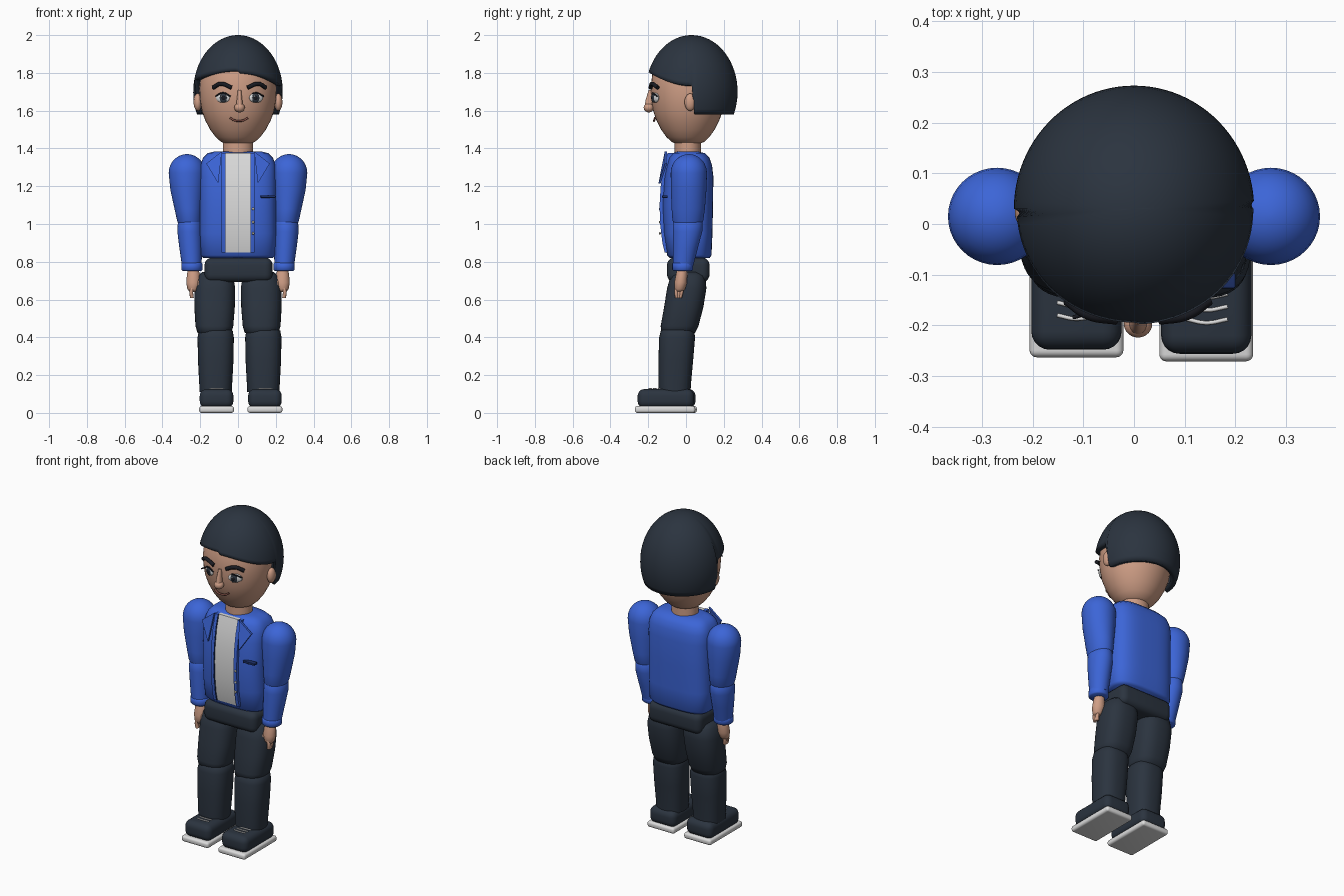
import bpy, bmesh
from math import sin, cos, pi, radians, sqrt
from mathutils import Vector, Matrix

cube = bpy.data.objects.get("Cube")
if cube:
    bpy.data.objects.remove(cube)


def material(name, r, g, b):
    m = bpy.data.materials.new(name)
    m.use_nodes = True
    m.diffuse_color = (r, g, b, 1)
    m.node_tree.nodes["Principled BSDF"].inputs["Base Color"].default_value = (r, g, b, 1)
    return m


SKIN = material("skin", .62, .34, .235)
BLUE = material("jacket blue", .045, .13, .68)
DARK = material("charcoal navy", .024, .034, .05)
WHITE = material("off white", .72, .72, .72)
BROW = material("brow black", .01, .011, .016)
IRIS = material("iris slate", .03, .04, .055)
LIP = material("lip brown", .25, .09, .07)
TRIM = material("trim navy", .012, .03, .14)
BRASS = material("button grey", .45, .42, .33)


def finish(name, bm, mat, angle=40):
    bmesh.ops.recalc_face_normals(bm, faces=bm.faces)
    me = bpy.data.meshes.new(name)
    bm.to_mesh(me)
    bm.free()
    me.materials.append(mat)
    me.shade_smooth()
    me.set_sharp_from_angle(angle=radians(angle))
    ob = bpy.data.objects.new(name, me)
    bpy.context.collection.objects.link(ob)
    return ob


def loft(name, rings, mat, n=2, seg=40):
    """Skin superellipse rings given as (x, y, z, radius x, radius y)."""
    bm = bmesh.new()

    def p(v):
        return abs(v) ** (2 / n) * (1 if v >= 0 else -1)
    loops = [[bm.verts.new((x + rx * p(cos(2 * pi * i / seg)), y + ry * p(sin(2 * pi * i / seg)), z))
              for i in range(seg)] for x, y, z, rx, ry in rings]
    for a, b in zip(loops, loops[1:]):
        for i in range(seg):
            j = (i + 1) % seg
            bm.faces.new((a[i], a[j], b[j], b[i]))
    bm.faces.new(loops[0])
    bm.faces.new(loops[-1])
    return finish(name, bm, mat, 60)


def ball(name, loc, size, mat, turn=0):
    bm = bmesh.new()
    m = Matrix.Translation(loc) @ Matrix.Rotation(turn, 4, 'Z') @ Matrix.Diagonal((*size, 1))
    bmesh.ops.create_uvsphere(bm, u_segments=28, v_segments=16, radius=1, matrix=m)
    return finish(name, bm, mat)


def box(name, loc, size, mat, bevel):
    bm = bmesh.new()
    bmesh.ops.create_cube(bm, size=1, matrix=Matrix.Translation(loc) @ Matrix.Diagonal((*size, 1)))
    bmesh.ops.bevel(bm, geom=bm.edges[:], offset=bevel, segments=5, profile=.5, affect='EDGES')
    return finish(name, bm, mat)


def tube(name, pts, r, mat):
    cu = bpy.data.curves.new(name, 'CURVE')
    cu.dimensions = '3D'
    cu.bevel_depth, cu.bevel_resolution, cu.use_fill_caps = r, 3, True
    sp = cu.splines.new('BEZIER')
    sp.bezier_points.add(len(pts) - 1)
    for bp, co in zip(sp.bezier_points, pts):
        bp.co = co
        bp.handle_left_type = bp.handle_right_type = 'AUTO'
    tmp = bpy.data.objects.new(name + " path", cu)
    bm = bmesh.new()
    bm.from_mesh(tmp.to_mesh())
    tmp.to_mesh_clear()
    bpy.data.objects.remove(tmp)
    return finish(name, bm, mat)


def plate(name, outline, depth, mat):
    """Prism from a front outline, pushed back along y."""
    bm = bmesh.new()
    f = bm.faces.new([bm.verts.new(co) for co in outline])
    new = bmesh.ops.extrude_face_region(bm, geom=[f])["geom"]
    bmesh.ops.translate(bm, vec=(0, depth, 0), verts=[v for v in new if isinstance(v, bmesh.types.BMVert)])
    return finish(name, bm, mat)


def strip(name, x0, x1, front, lift, mat):
    """Vertical panel that follows the chest profile."""
    bm = bmesh.new()
    rows = [[bm.verts.new((x, y + d, z)) for x, d in
            ((x0, -lift), (x1, -lift), (x1, .03), (x0, .03))] for z, y in front]
    for a, b in zip(rows, rows[1:]):
        for i in range(4):
            bm.faces.new((a[i], a[i - 1], b[i - 1], b[i]))
    bm.faces.new(rows[0])
    bm.faces.new(rows[-1])
    return finish(name, bm, mat)


# Head and neck
loft("neck", [(0, .01, 1.34, .08, .07), (0, .01, 1.47, .08, .07)], SKIN)
HEAD = [(1.418, .03), (1.422, .06), (1.435, .09), (1.46, .118), (1.5, .148), (1.55, .174), (1.6, .192),
        (1.66, .202), (1.72, .205), (1.8, .196), (1.88, .16), (1.94, .1), (1.965, .03)]
loft("head", [(0, .01, z, r, r * .96) for z, r in HEAD], SKIN)

# Hair cap with a swept fringe and a lower back
def hair_edge(x, y):
    if y > .03:
        return 1.58
    side = .07 if x > 0 else .05
    return 1.815 - .012 * (x > 0) - side * min(1, (abs(x) / .225) ** 2.2)


bm = bmesh.new()
cols = []
for i in range(96):
    a = 2 * pi * i / 96
    low = hair_edge(.225 * cos(a), .03 + .24 * sin(a))
    low_s = max(-1, (low - 1.7) / .3)
    end = pi / 2 - (low_s if abs(low_s) < .05 else low_s + low_s ** 3 / 6)
    cols.append([bm.verts.new((.237 * cos(a) * sin(end * k / 20), .03 + .243 * sin(a) * sin(end * k / 20),
                               1.7 + .3 * cos(end * k / 20))) for k in range(1, 21)])
top = bm.verts.new((0, .03, 2))
for a, b in zip(cols, cols[1:] + cols[:1]):
    bm.faces.new((top, a[0], b[0]))
    for k in range(19):
        bm.faces.new((a[k], a[k + 1], b[k + 1], b[k]))
hair = finish("hair", bm, DARK)
shell = hair.modifiers.new("thickness", 'SOLIDIFY')
shell.thickness, shell.offset = .035, -1

# Face
for s, side in ((1, "left"), (-1, "right")):
    ex = .008 + s * .088
    turn = s * .42
    ball(side + "_ear", (s * .213, .022, 1.645), (.022, .03, .046), SKIN)
    ball(side + "_eye", (ex, -.163, 1.668), (.04, .013, .026), WHITE, turn)
    ball(side + "_iris", (ex - s * .002, -.172, 1.668), (.022, .009, .025), IRIS, turn)
    ball(side + "_pupil", (ex - s * .003, -.178, 1.668), (.012, .006, .013), BROW, turn)
    ball(side + "_eye_glint", (ex - .008, -.184, 1.676), (.004, .003, .004), WHITE)
    tube(side + "_upper_lid", [(ex - .04, -.168 + s * .016, 1.676), (ex, -.176, 1.694),
                               (ex + .04, -.168 + s * .016, 1.676)], .004, BROW)
    tube(side + "_brow", [(ex - s * .046, -.188, 1.722), (ex + s * .01, -.178, 1.742),
                          (ex + s * .052, -.15, 1.722)], .011, BROW)
loft("nose_bridge", [(.008, -.185, 1.71, .009, .012), (.008, -.193, 1.66, .014, .02),
                     (.008, -.198, 1.615, .02, .022)], SKIN)
ball("nose_tip", (.008, -.197, 1.616), (.028, .027, .025), SKIN)
tube("mouth", [(-.042, -.164, 1.562), (-.02, -.168, 1.549), (.005, -.169, 1.546), (.03, -.168, 1.549),
               (.052, -.164, 1.562)], .0055, LIP)

# Jacket body
BODY = [(.82, .185, -.085, .125), (.835, .2, -.1, .135), (.95, .203, -.118, .14), (1.1, .203, -.126, .143),
        (1.25, .203, -.115, .145), (1.31, .2, -.102, .138), (1.35, .185, -.09, .125), (1.375, .16, -.07, .1),
        (1.385, .12, -.04, .06)]
loft("jacket_body", [(0, (a + b) / 2, z, rx, (b - a) / 2) for z, rx, a, b in BODY], BLUE, n=3.2, seg=64)
FRONT = [(.85, -.1), (.9, -.112), (1, -.124), (1.1, -.127), (1.2, -.121), (1.3, -.106), (1.375, -.085)]
strip("shirt_front", -.07, .07, FRONT, .006, WHITE)
for s, side in ((1, "left"), (-1, "right")):
    strip(side + "_placket", s * .07, s * .088, FRONT, .013, BLUE)
    strip(side + "_placket_edge", s * .066, s * .07, FRONT, .012, TRIM)
    plate(side + "_lapel", [(s * .085, -.112, 1.385), (s * .168, -.112, 1.32), (s * .105, -.146, 1.215)],
          .012, BLUE)
box("pocket_welt", (.16, -.112, 1.145), (.08, .03, .014), TRIM, .004)
for z in (1.08, 1.01, .95):
    ball("button", (.08, -.138, z), (.007, .005, .007), BRASS)

# Arms and hands
for s, side in ((1, "left"), (-1, "right")):
    upper = [(.27, .015, 1.27 + .1 * sin(t), .097 * cos(t), .096 * cos(t))
             for t in (1.5, 1.3, 1.1, .9, .7, .5, .25, 0)]
    upper += [(.268, .014, 1.18, .09, .094), (.262, .012, 1.08, .074, .088), (.257, .01, 1.02, .066, .082),
              (.256, .008, .995, .058, .07)]
    fore = [(.256, .01, 1.035, .045, .06), (.256, .01, 1.015, .062, .078), (.255, .008, .96, .066, .078),
            (.25, -.004, .87, .06, .066), (.245, -.015, .78, .052, .054)]
    cuff = [(.244, -.018, .752, .05, .048), (.244, -.018, .758, .056, .055), (.244, -.017, .79, .056, .056),
            (.244, -.017, .796, .05, .05)]
    palm = [(.236, -.02, .765, .026, .026), (.236, -.023, .735, .034, .03), (.236, -.028, .69, .038, .034),
            (.238, -.033, .655, .03, .028), (.24, -.036, .64, .015, .016)]
    for part, rings in (("upper_sleeve", upper), ("lower_sleeve", fore), ("cuff", cuff), ("palm", palm)):
        loft(f"{side}_{part}", [(s * x, y, z, rx, ry) for x, y, z, rx, ry in rings], BLUE if part != "palm" else SKIN)
    for k in range(3):
        y = -.05 + .014 * k
        tube(side + "_finger", [(s * .24, y, .67), (s * .247, y - .002, .64),
                                (s * .244, y * .6 - .018, .61)], .01, SKIN)
    tube(side + "_thumb", [(s * .215, -.04, .7), (s * .204, -.052, .675), (s * .206, -.055, .65)], .011, SKIN)

# Trousers
box("hips", (.003, .012, .757), (.36, .225, .13), DARK, .04)
for s, side in ((1, "left"), (-1, "right")):
    cx = .008 + s * .126
    thigh = [(s * .12, .012, .745, .07, .07), (s * .12, .01, .725, .095, .092), (s * .123, .004, .66, .108, .104),
             (s * .124, -.012, .56, .107, .104), (s * .125, -.034, .46, .1, .1), (s * .125, -.042, .425, .09, .09),
             (s * .125, -.044, .41, .06, .06)]
    shin = [(cx, -.044, .455, .06, .065), (cx, -.045, .435, .09, .088), (cx, -.047, .4, .096, .095),
            (cx, -.054, .28, .094, .092), (cx, -.06, .15, .087, .086), (cx, -.06, .11, .085, .084)]
    loft(side + "_thigh", thigh, DARK, n=2.5)
    loft(side + "_shin", shin, DARK, n=2.5)

    # Shoes
    fx, fy = .0145 + s * .128, -.107 - s * .004
    box(side + "_sole", (fx, fy, .018), (.185, .32, .036), WHITE, .014)
    box(side + "_shoe", (fx, fy + .004, .076), (.178, .298, .1), DARK, .036)
    for k in range(3):
        y = fy - .03 - .025 * k
        tube(side + "_lace", [(fx - .038, y + .003, .126), (fx, y - .004, .129), (fx + .042, y + .003, .126)],
             .004, WHITE)
